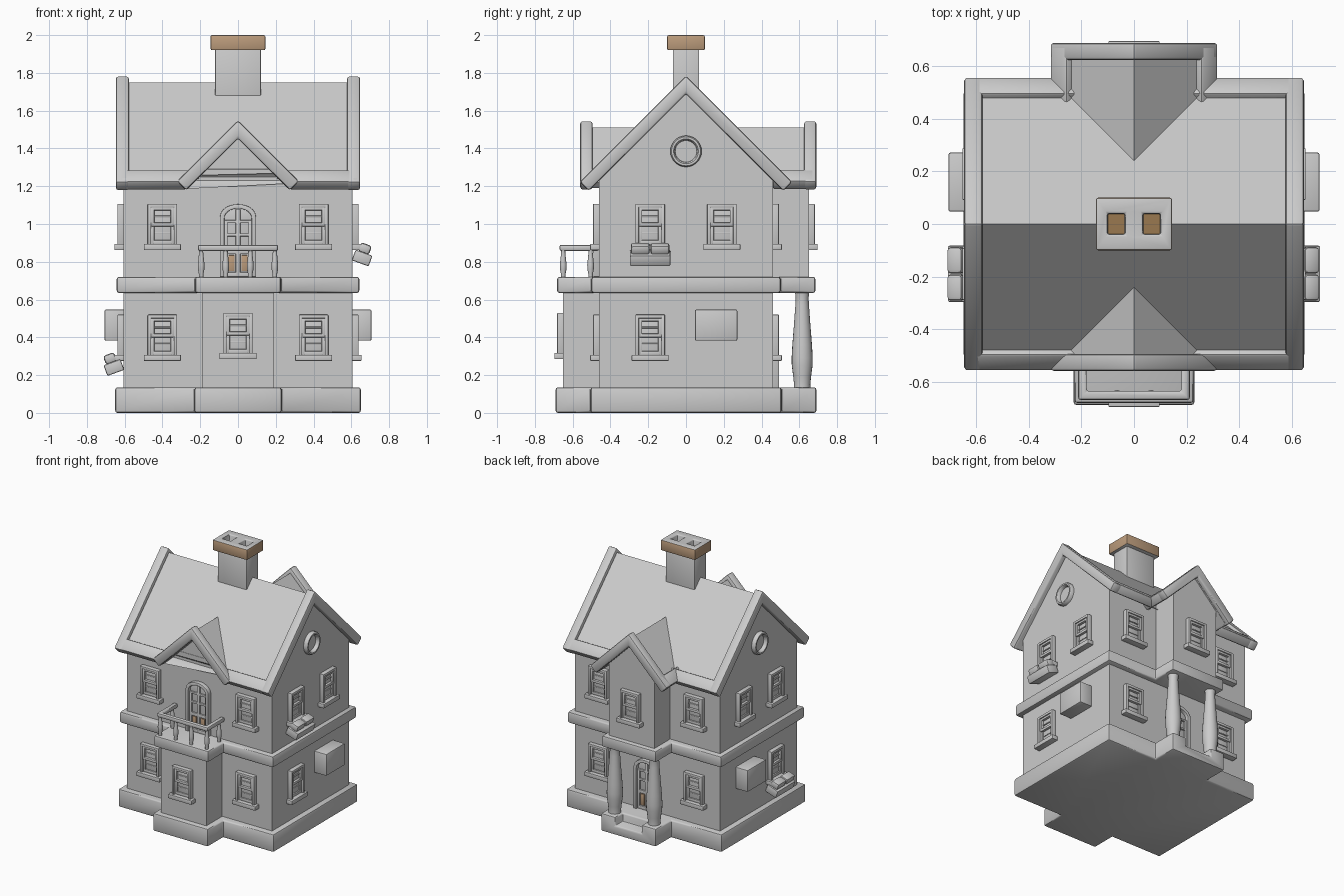
import bpy, bmesh, math
from mathutils import Matrix, Vector

if "Cube" in bpy.data.objects:
    bpy.data.objects.remove(bpy.data.objects["Cube"])

cutters = []


def finish(name, bm, bevel=0.0, loc=(0, 0, 0), rot=0.0):
    bmesh.ops.recalc_face_normals(bm, faces=bm.faces[:])
    bm.transform(Matrix.Translation(loc) @ Matrix.Rotation(rot, 4, 'Z'))
    me = bpy.data.meshes.new(name)
    bm.to_mesh(me)
    bm.free()
    ob = bpy.data.objects.new(name, me)
    bpy.context.collection.objects.link(ob)
    ob["bevel"] = bevel
    return ob


def add_prism(bm, pts, axis, a, b):
    """Extrude a 2D outline along an axis from a to b."""
    put = {'x': lambda p, t: (t, p[0], p[1]), 'y': lambda p, t: (p[0], t, p[1]),
           'z': lambda p, t: (p[0], p[1], t)}[axis]
    lo = [bm.verts.new(put(p, a)) for p in pts]
    hi = [bm.verts.new(put(p, b)) for p in pts]
    bm.faces.new(lo)
    bm.faces.new(hi[::-1])
    for i in range(len(pts)):
        j = (i + 1) % len(pts)
        bm.faces.new((lo[i], lo[j], hi[j], hi[i]))


def prism(name, pts, axis, a, b, bevel=0.0):
    bm = bmesh.new()
    add_prism(bm, pts, axis, a, b)
    return finish(name, bm, bevel)


def add_box(bm, x0, x1, y0, y1, z0, z1):
    add_prism(bm, [(x0, y0), (x1, y0), (x1, y1), (x0, y1)], 'z', z0, z1)


def box(name, *d, bevel=0.0):
    bm = bmesh.new()
    add_box(bm, *d)
    return finish(name, bm, bevel)


def lathe(name, prof, loc, n=16, axis='z'):
    bm = bmesh.new()
    vs = [bm.verts.new((r, 0, z)) for r, z in prof]
    es = [bm.edges.new(e) for e in zip(vs, vs[1:])]
    bmesh.ops.spin(bm, geom=vs + es, cent=(0, 0, 0), axis=(0, 0, 1), steps=n, angle=2 * math.pi)
    bmesh.ops.remove_doubles(bm, verts=bm.verts[:], dist=1e-5)
    if axis != 'z':
        bm.transform(Matrix.Rotation(axis * math.pi / 2, 4, 'Y'))
    return finish(name, bm, 0, loc)


def cut(ob, cutter):
    cutter.hide_render = True
    if cutter not in cutters:
        cutters.append(cutter)
    m = ob.modifiers.new("cut", 'BOOLEAN')
    m.operation, m.solver, m.object = 'DIFFERENCE', 'EXACT', cutter


def material(name, c):
    m = bpy.data.materials.new(name)
    m.diffuse_color = (*c, 1)
    m.use_nodes = True
    m.node_tree.nodes["Principled BSDF"].inputs["Base Color"].default_value = m.diffuse_color
    return m


tan = material("tan", (0.5, 0.33, 0.2))
brown = material("brown", (0.32, 0.19, 0.08))


def plan(mx, my, bx, y0, y1):
    """Main rectangle with an optional front and back bay."""
    front = [(-mx, -my)] + ([(-bx, -my), (-bx, y0), (bx, y0), (bx, -my)] if y0 else []) + [(mx, -my)]
    back = [(mx, my)] + ([(bx, my), (bx, y1), (-bx, y1), (-bx, my)] if y1 else []) + [(-mx, my)]
    return front + back


# plinth, belt course and walls
plinth = prism("plinth", plan(.65, .505, .23, -.69, .69), 'z', 0, .135, .012)
cut(plinth, box("step_cutter", -.11, .11, .6, .8, .07, .3))
prism("belt_course", plan(.642, .5, .227, -.682, .685), 'z', .635, .72, .012)
prism("lower_walls", plan(.607, .46, .19, -.65, None), 'z', .12, .65)
prism("upper_walls", [(-.46, .7), (.46, .7), (.46, 1.24), (0, 1.7), (-.46, 1.24)], 'x', -.607, .607)
prism("back_bay_wall", [(-.19, .7), (.19, .7), (.19, 1.27), (0, 1.46), (-.19, 1.27)], 'y', .3, .65)
prism("front_gable_wall", [(-.24, 1.22), (.24, 1.22), (0, 1.46)], 'y', -.46, -.3)


# roofs
def chevron(apex, half, thick):
    """Roof section at 45 degrees with ends cut square to the slope."""
    e = thick / 2
    return [(-half, apex - half), (0, apex), (half, apex - half),
            (half - e, apex - half - e), (0, apex - thick), (-half + e, apex - half - e)]


def eave(apex, half, s):
    """Section of the eave trim at one end of a chevron."""
    a, b = (half, apex - half), (half - .062, apex - half + .062)
    return [(s * a[0], a[1]), (s * b[0], b[1]), (s * (b[0] - .047), b[1] - .047), (s * (a[0] - .047), a[1] - .047)]


main_roof = prism("main_roof", chevron(1.75, .535, .06), 'x', -.62, .62)
for s, side in ((-1, "front"), (1, "back")):
    opening = prism(side + "_gable_cutter", [(-.36, 1.1), (.36, 1.1), (0, 1.46)], 'y', s * .461, s * .8)
    trim = prism(side + "_eave_trim", eave(1.785, .56, s), 'x', -.64, .64, .01)
    cut(main_roof, opening)
    cut(trim, opening)
    end = .56 if s < 0 else .69
    prism(side + "_gable_roof", chevron(1.51, .29, .06), 'y', s * .2, s * (end - .03))
    prism(side + "_gable_trim", chevron(1.548, .322, .095), 'y', s * (end - .065), s * end, .012)
    prism("rake_trim", chevron(1.785, .562, .095), 'x', s * .577, s * .647, .012)
    prism("back_gable_eave_trim", eave(1.548, .32, s), 'y', .46, .68, .01)
    # round gable windows
    lathe("round_window", [(.083, -.01), (.083, .02), (.077, .03), (.066, .03), (.06, .022), (.057, .004), (0, .004)],
          (s * .607, 0, 1.385), 28, s)

# chimney
box("chimney", -.122, .122, -.07, .07, 1.55, 1.93, bevel=.006)
cap = box("chimney_cap", -.145, .145, -.1, .1, 1.92, 2.0, bevel=.008)
cap.data.materials.append(None)
cap.data.materials.append(tan)
for f in cap.data.polygons:
    f.material_index = int(abs(f.normal.z) < .5)
for s in (-1, 1):
    cut(cap, box("flue_cutter", s * .0675 - .034, s * .0675 + .034, -.04, .04, 1.95, 2.1))
    box("flue_bottom", s * .0675 - .033, s * .0675 + .033, -.039, .039, 1.94, 1.953).data.materials.append(brown)


# sash windows: (x, y, sill z, turn)
def window(x, y, z, turn):
    bm = bmesh.new()
    for x0, x1, d, z0, z1 in [
            (-.098, .098, .047, 0, .032),                                     # sill
            (-.078, -.06, .032, .02, .245), (.06, .078, .032, .02, .245),     # jambs
            (-.07, .07, .032, .225, .245),                                    # head
            (-.07, .07, .006, .02, .24),                                      # glass
            (-.062, -.043, .024, .128, .23), (.043, .062, .024, .128, .23),   # upper sash
            (-.06, .06, .024, .21, .23), (-.06, .06, .024, .125, .145),
            (-.062, -.043, .016, .03, .13), (.043, .062, .016, .03, .13),     # lower sash
            (-.06, .06, .016, .03, .052),
            (-.06, .06, .013, .172, .182), (-.06, .06, .011, .084, .094)]:    # glazing bars
        add_box(bm, x0, x1, -d, .01, z0, z1)
    finish("sash_window", bm, .004, (x, y, z), math.radians(turn))


UP, LOW = .862, .275
for s in (-1, 1):
    for z in (UP, LOW):
        window(s * .4, -.46, z, 0)
        window(s * .4, .46, z, 180)
    window(s * .607, -.19, UP, s * 90)
    window(s * .607, .19, UP, s * 90)
    window(s * .607, -.19, LOW, s * 90)
window(0, -.65, .285, 0)
window(0, .65, UP, 180)


# arched glazed doors
def arch(w, z0, top):
    h = w * .7
    return [(w, z0)] + [(w * math.cos(math.pi * i / 16), top - h + h * math.sin(math.pi * i / 16))
                        for i in range(17)] + [(-w, z0)]


def door(name, y, z, turn):
    place = ((0, y, z), math.radians(turn))
    bm = bmesh.new()
    add_prism(bm, arch(.095, 0, .385) + arch(.072, 0, .362)[::-1], 'y', -.032, .01)
    add_prism(bm, arch(.08, 0, .37), 'y', -.006, .01)
    for x0, x1, z0, z1 in [(-.074, -.056, 0, .3), (.056, .074, 0, .3), (-.012, .012, 0, .36),
                           (-.07, .07, .12, .145), (-.07, .07, .215, .23), (-.07, .07, .285, .3),
                           (-.07, .07, 0, .025)]:
        add_box(bm, x0, x1, -.018, .01, z0, z1)
    finish(name, bm, .003, *place)
    bm = bmesh.new()
    for s in (-1, 1):
        add_box(bm, s * .034 - .016, s * .034 + .016, -.013, .01, .03, .115)
    finish(name + "_panels", bm, .003, *place).data.materials.append(tan)


door("balcony_door", -.46, .72, 0)
door("entrance_door", .46, .133, 180)

# porch columns and balcony railing
for s in (-1, 1):
    lathe("porch_column", [(0, .12), (.045, .12), (.043, .15), (.047, .19), (.055, .25), (.056, .29), (.052, .36),
                           (.044, .46), (.036, .57), (.034, .61), (.038, .64), (0, .64)], (s * .165, .615, 0), 20)
for x, y in [(-.195, -.65), (-.065, -.65), (.065, -.65), (.195, -.65), (-.195, -.505), (.195, -.505)]:
    lathe("baluster", [(0, .71), (.012, .71), (.012, .735), (.017, .76), (.018, .785), (.014, .82), (.011, .85),
                       (.011, .87), (0, .87)], (x, y, 0), 12)
prism("balcony_rail", [(-.213, -.46), (-.213, -.67), (.213, -.67), (.213, -.46), (.18, -.46), (.18, -.637),
                       (-.18, -.637), (-.18, -.46)], 'z', .858, .89, .01)

# side cabinets and tilted flower boxes
for s, z in ((1, .82), (-1, .24)):
    box("wall_cabinet", min(s * .6, s * .707), max(s * .6, s * .707), .047, .272, .382, .547, bevel=.008)
    parts = [("flower_box", (.0, -.19, .0), (.095, .215, .06), .008)]
    parts += [("flower_clump", (-.003, -.19 + t * .052, .052), (.062, .1, .05), .014) for t in (-1, 1)]
    for name, c, d, bev in parts:
        ob = box(name, c[0] - d[0] / 2, c[0] + d[0] / 2, c[1] - d[1] / 2, c[1] + d[1] / 2,
                 c[2] - d[2] / 2, c[2] + d[2] / 2, bevel=bev)
        ob.data.transform(Matrix.Translation((s * .657, 0, z)) @ Matrix.Rotation(s * math.radians(20), 4, 'Y'))

# bake soft edges and shade
for ob in list(bpy.context.collection.objects):
    if ob["bevel"] and ob not in cutters:
        m = ob.modifiers.new("soft", 'BEVEL')
        m.width, m.segments, m.limit_method = ob["bevel"], 2, 'ANGLE'
    ob.select_set(ob not in cutters)
bpy.context.view_layer.objects.active = main_roof
bpy.ops.object.convert(target='MESH')
for c in cutters:
    bpy.data.objects.remove(c)
bpy.ops.object.shade_smooth_by_angle(angle=math.radians(35))
